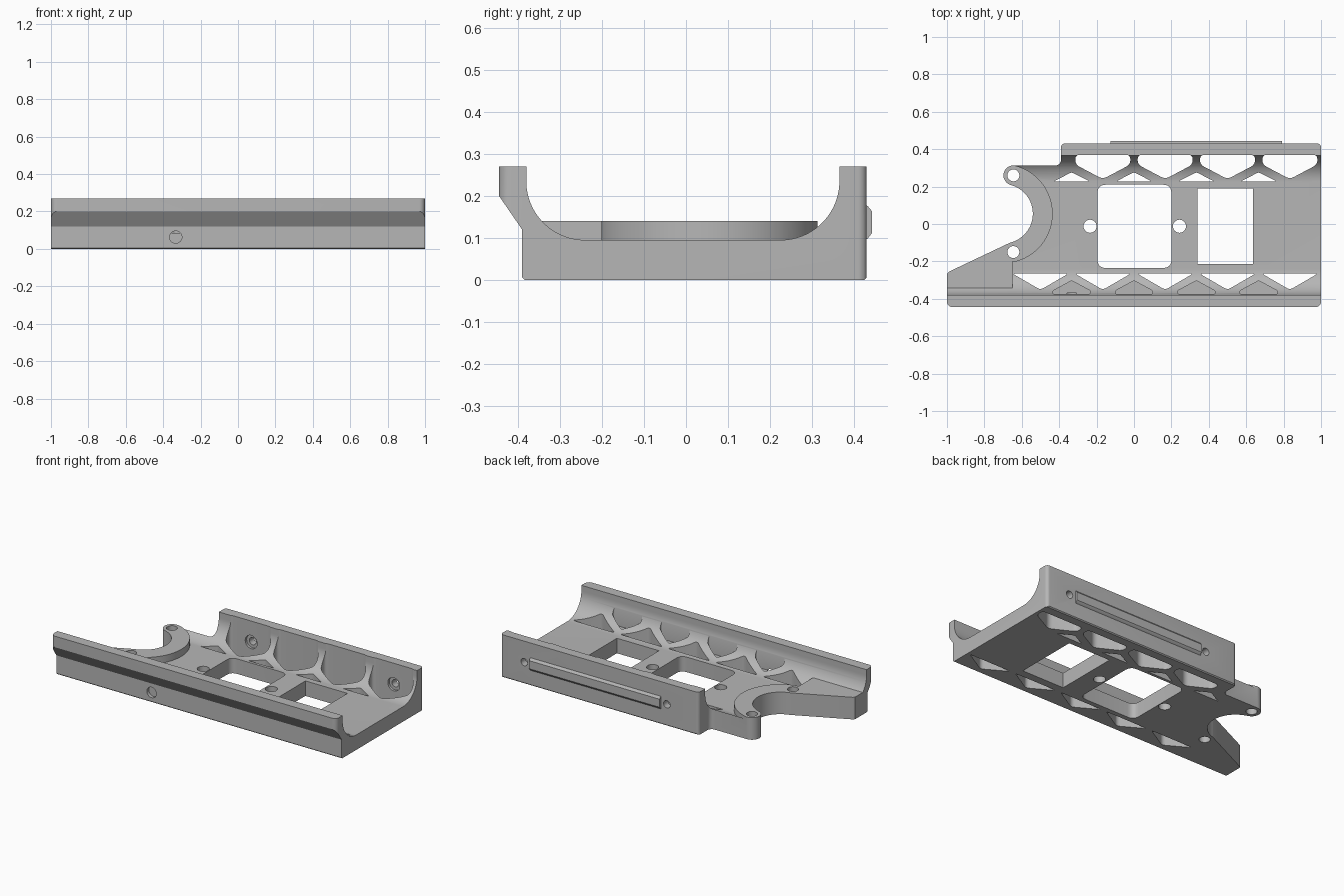
import bpy, bmesh
from math import sin, cos, radians
from mathutils import Vector

cube = bpy.data.objects.get("Cube")
if cube:
    bpy.data.objects.remove(cube, do_unlink=True)

grey = bpy.data.materials.new("mid grey plastic")
grey.use_nodes = True
grey.diffuse_color = (0.47, 0.47, 0.47, 1)
grey.node_tree.nodes["Principled BSDF"].inputs["Base Color"].default_value = (0.47, 0.47, 0.47, 1)


def arc(cx, cy, r, a0, a1, n=24):
    angles = [radians(a0 + (a1 - a0) * i / n) for i in range(n + 1)]
    return [(cx + r * cos(a), cy + r * sin(a)) for a in angles]


def circle(cx, cy, r):
    return arc(cx, cy, r, 0, 360, 32)[:-1]


def rounded(pts, r, n=6):
    """Round every corner of a polygon with a quadratic curve."""
    out = []
    for i, p in enumerate(pts):
        p, a, b = Vector(p), Vector(pts[i - 1]), Vector(pts[(i + 1) % len(pts)])
        s = p + (a - p).normalized() * r
        e = p + (b - p).normalized() * r
        for k in range(n + 1):
            t = k / n
            out.append(tuple(s * (1 - t) ** 2 + p * 2 * t * (1 - t) + e * t * t))
    return out


def rect(x0, x1, y0, y1):
    return [(x0, y0), (x1, y0), (x1, y1), (x0, y1)]


def prisms(name, items):
    """One object from (outline, low, high, axis) extrusions."""
    place = {"x": lambda u, v, w: (w, u, v),
             "y": lambda u, v, w: (u, w, v),
             "z": lambda u, v, w: (u, v, w)}
    bm = bmesh.new()
    for pts, lo, hi, axis in items:
        a = [bm.verts.new(place[axis](u, v, lo)) for u, v in pts]
        b = [bm.verts.new(place[axis](u, v, hi)) for u, v in pts]
        bm.faces.new(a)
        bm.faces.new(b[::-1])
        for i in range(len(pts)):
            j = (i + 1) % len(pts)
            bm.faces.new((a[j], a[i], b[i], b[j]))
    bmesh.ops.recalc_face_normals(bm, faces=bm.faces)
    mesh = bpy.data.meshes.new(name)
    bm.to_mesh(mesh)
    bm.free()
    ob = bpy.data.objects.new(name, mesh)
    mesh.materials.append(grey)
    bpy.context.collection.objects.link(ob)
    return ob


def boolean(target, tool, operation):
    mod = target.modifiers.new("cut", "BOOLEAN")
    mod.operation = operation
    mod.solver = "EXACT"
    mod.object = tool
    bpy.context.view_layer.objects.active = target
    bpy.ops.object.modifier_apply(modifier=mod.name)
    bpy.data.objects.remove(tool, do_unlink=True)


# Channel section: two walls with wide inner fillets and a front undercut
FLOOR, TOP, R = 0.095, 0.27, 0.14
section = [(-0.384, 0), (0.424, 0), (0.43, 0.006), (0.43, TOP), (0.365, TOP)]
section += arc(0.365 - R, FLOOR + R, R, 0, -90)
section += arc(-0.38 + R, FLOOR + R, R, 270, 180)
section += [(-0.38, TOP), (-0.445, TOP), (-0.445, 0.2), (-0.39, 0.12), (-0.39, 0.006)]
tray = prisms("tray", [(section, -1.1, 1.1, "x")])

# Raised crescent and arm at the left end
CX, CY, MID, HALF, SPAN = -0.70, 0.055, 0.212, 0.053, 75
HX, HY1, HY2 = -0.645, 0.26, -0.15
raised = arc(CX, CY, MID + HALF, -SPAN, SPAN, 40)
raised += [(-0.75, 0.33), (-1.15, 0.33), (-1.15, -0.35), (-0.65, -0.35), (-0.65, -0.2)]
boolean(tray, prisms("crescent", [(raised, 0.02, 0.14, "z")]), "UNION")

# Trim everything to the plan outline
outline = arc(-0.97, -0.415, 0.03, 180, 270, 6) + arc(0.97, -0.415, 0.03, 270, 360, 6)
outline += arc(0.98, 0.41, 0.02, 0, 90, 6) + arc(-0.37, 0.41, 0.02, 90, 180, 6)
outline += arc(-0.42, HY1 + HALF + 0.03, 0.03, 0, -90, 6)
outline += arc(HX, HY1, HALF, 90, 180 + SPAN)
outline += arc(CX, CY, MID - HALF, SPAN - 1, 1 - SPAN, 40)
outline += arc(HX, HY2, HALF, 180 - SPAN, 112, 3)
outline += [(-0.99, -0.255), (-1, -0.265)]
boolean(tray, prisms("plan", [(outline, -0.2, 0.5, "z")]), "INTERSECT")

# Floor windows, screw holes and truss openings
through = [rounded(rect(-0.195, 0.2, -0.235, 0.21), 0.045), rect(0.34, 0.635, -0.215, 0.19),
           circle(-0.235, -0.012, 0.035), circle(0.243, -0.012, 0.035),
           circle(HX, HY1, 0.032), circle(HX, HY2, 0.032)]
cuts = [(pts, -0.2, 0.5, "z") for pts in through]
PITCH = 1 / 3
for i in range(5):
    c = (i - 1.5) * PITCH
    front = [(c - 0.15, -0.265), (c + 0.15, -0.265), (c, -0.352)]
    cuts.append((rounded(front, 0.02), -0.2, 0.5, "z"))
    if i:
        back = [(c - 0.147, 0.37), (c - 0.147, 0.318), (c, 0.24), (c + 0.147, 0.318), (c + 0.147, 0.37)]
        cuts.append((rounded(back, 0.025), -0.2, 0.5, "z"))
for i in range(4):
    c = (i - 1) * PITCH
    small = [(c - 0.095, 0.228), (c + 0.095, 0.228), (c, 0.277)]
    cuts.append((rounded(small, 0.012), -0.2, 0.5, "z"))
    pocket = [(c - 0.1, -0.374), (c - 0.1, -0.357), (c, -0.303), (c + 0.1, -0.357), (c + 0.1, -0.374)]
    cuts.append((rounded(pocket, 0.008), 0.085, 0.5, "z"))
boolean(tray, prisms("openings", cuts), "DIFFERENCE")

# Sideways screw holes: blind in the front, counterbored in the back wall
holes = [(circle(-0.333, 0.063, 0.033), -0.5, -0.37, "y")]
holes += [(circle(x, 0.137, 0.023), 0.3, 0.5, "y") for x in (-PITCH / 2, 2.5 * PITCH)]
boolean(tray, prisms("side_holes", holes), "DIFFERENCE")
bores = [(circle(x, 0.137, 0.042), 0.33, 0.385, "y") for x in (-PITCH / 2, 2.5 * PITCH)]
boolean(tray, prisms("bores", bores), "DIFFERENCE")

# Chamfered rail on the back wall
rail_profile = [(0.425, 0.095), (0.432, 0.098), (0.443, 0.112),
                (0.443, 0.163), (0.432, 0.176), (0.425, 0.178)]
rail = prisms("back_rail", [(rail_profile, -0.125, 0.79, "x")])

# Smooth the curved walls, keep the edges crisp
for ob in (tray, rail):
    bpy.ops.object.select_all(action="DESELECT")
    ob.select_set(True)
    bpy.context.view_layer.objects.active = ob
    bpy.ops.object.shade_smooth_by_angle(angle=radians(30))
